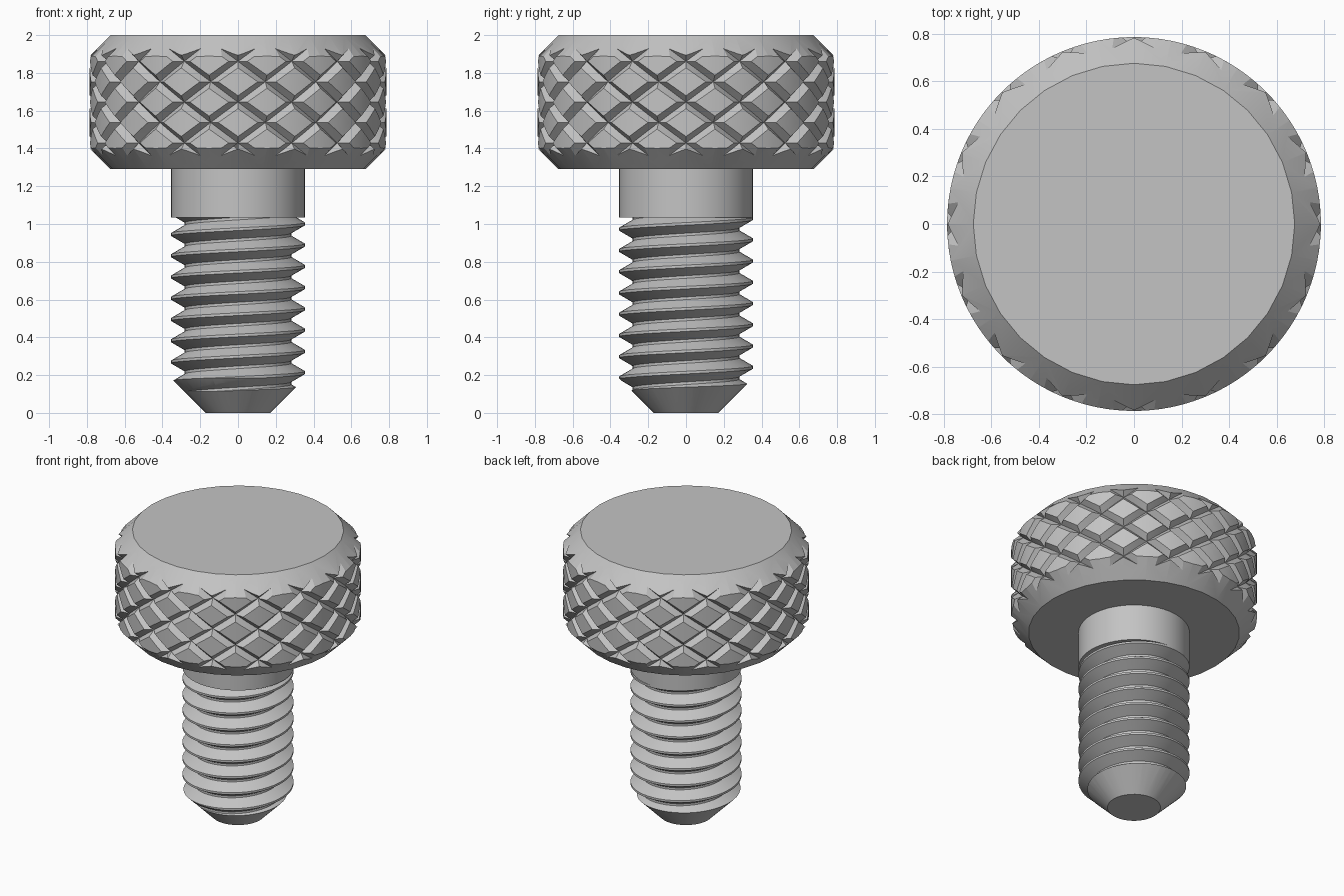
import bpy, bmesh
from math import pi, tau, sin, cos, radians

cube = bpy.data.objects.get("Cube")
if cube:
    bpy.data.objects.remove(cube, do_unlink=True)

steel = bpy.data.materials.new("grey_steel")
steel.use_nodes = True
GREY = (0.55, 0.55, 0.55, 1)
steel.diffuse_color = GREY
steel.node_tree.nodes["Principled BSDF"].inputs["Base Color"].default_value = GREY


def polar(r, a, z):
    return (r * cos(a), r * sin(a), z)


def finish(bm, name):
    bmesh.ops.recalc_face_normals(bm, faces=bm.faces)
    mesh = bpy.data.meshes.new(name)
    bm.to_mesh(mesh)
    bm.free()
    obj = bpy.data.objects.new(name, mesh)
    mesh.materials.append(steel)
    bpy.context.collection.objects.link(obj)
    return obj


def lathe(name, profile, sides):
    """Solid of revolution from (radius, z) points, capped at both ends."""
    bm = bmesh.new()
    rings = [[bm.verts.new(polar(r, tau * i / sides, z)) for i in range(sides)]
             for r, z in profile]
    for low, high in zip(rings, rings[1:]):
        for i in range(sides):
            k = (i + 1) % sides
            bm.faces.new((low[i], low[k], high[k], high[i]))
    bm.faces.new(rings[0])
    bm.faces.new(rings[-1])
    return finish(bm, name)


def close_ends(bm):
    """Weld the seam, then fan each open end to a point on the axis."""
    bmesh.ops.remove_doubles(bm, verts=bm.verts, dist=1e-5)
    heights = [v.co.z for v in bm.verts]
    lo, hi = min(heights), max(heights)
    ends = [bm.verts.new((0, 0, lo)), bm.verts.new((0, 0, hi))]
    for e in [e for e in bm.edges if e.is_boundary]:
        a, b = e.verts
        top = (a.co.z + b.co.z) / 2 > (lo + hi) / 2
        bm.faces.new((a, b, ends[int(top)]))


def select_only(obj):
    bpy.ops.object.select_all(action='DESELECT')
    obj.select_set(True)
    bpy.context.view_layer.objects.active = obj


def trim(obj, envelope):
    """Keep only what lies inside the envelope."""
    mod = obj.modifiers.new("trim", 'BOOLEAN')
    mod.operation = 'INTERSECT'
    mod.solver = 'EXACT'
    mod.object = envelope
    select_only(obj)
    bpy.ops.object.modifier_apply(modifier=mod.name)
    bpy.data.objects.remove(envelope, do_unlink=True)


def smooth(obj):
    select_only(obj)
    bpy.ops.object.shade_smooth_by_angle(angle=radians(25))


# Knurled head: two crossing families of helical V grooves on a skewed grid
HEAD_R, HEAD_MID, STARTS = 0.785, 1.645, 16
GROOVE_DEPTH, GROOVE_HALF, ROW = 0.042, 0.16, 0.108
STEP = tau / STARTS
flat = 1 - 2 * GROOVE_HALF
cuts = [0] + [GROOVE_HALF + flat * i / 3 for i in range(4)] + [1]
last = len(cuts) - 2

bm = bmesh.new()
for a in range(STARTS):
    for d in range(-4, 5):
        grid = []
        for s in cuts:
            row = []
            for t in cuts:
                u, v = a + s, a + d + t
                r = HEAD_R - (GROOVE_DEPTH if s in (0, 1) or t in (0, 1) else 0)
                row.append(bm.verts.new(
                    polar(r, STEP * (u + v) / 2, HEAD_MID + ROW * (v - u))))
            grid.append(row)
        for i in range(last + 1):
            for j in range(last + 1):
                p, q = grid[i][j], grid[i + 1][j]
                m, n = grid[i + 1][j + 1], grid[i][j + 1]
                if i == j and i in (0, last):   # crease of a groove crossing
                    bm.faces.new((p, q, m))
                    bm.faces.new((p, m, n))
                else:
                    bm.faces.new((p, q, n))
                    bm.faces.new((q, m, n))
close_ends(bm)
head = finish(bm, "knurled_head")
trim(head, lathe("head_envelope",
                 [(0.675, 1.29), (1.03, HEAD_MID), (0.675, 2.0)], 32))
smooth(head)

# Plain shank under the head
smooth(lathe("shank", [(0.355, 1.035), (0.355, 1.29)], 48))

# Threaded shaft: one helical V profile, trimmed to a chamfered tip
PITCH, CREST, ROOT, SIDES = 0.1125, 0.355, 0.282, 48
profile = [(-1 / 16, CREST), (1 / 16, CREST), (7 / 16, ROOT), (9 / 16, ROOT)]
bm = bmesh.new()
columns = []
for i in range(SIDES + 1):
    angle = tau * i / SIDES
    columns.append([
        bm.verts.new(polar(r, angle, 0.832 + PITCH * (turn + off + (angle - pi) / tau)))
        for turn in range(-10, 5) for off, r in profile])
for left, right in zip(columns, columns[1:]):
    for k in range(len(left) - 1):
        bm.faces.new((left[k], right[k], right[k + 1], left[k + 1]))
close_ends(bm)
shaft = finish(bm, "threaded_shaft")
trim(shaft, lathe("shaft_envelope",
                  [(0.17, 0), (0.5, 0.33), (0.5, 1.035)], SIDES))
smooth(shaft)
